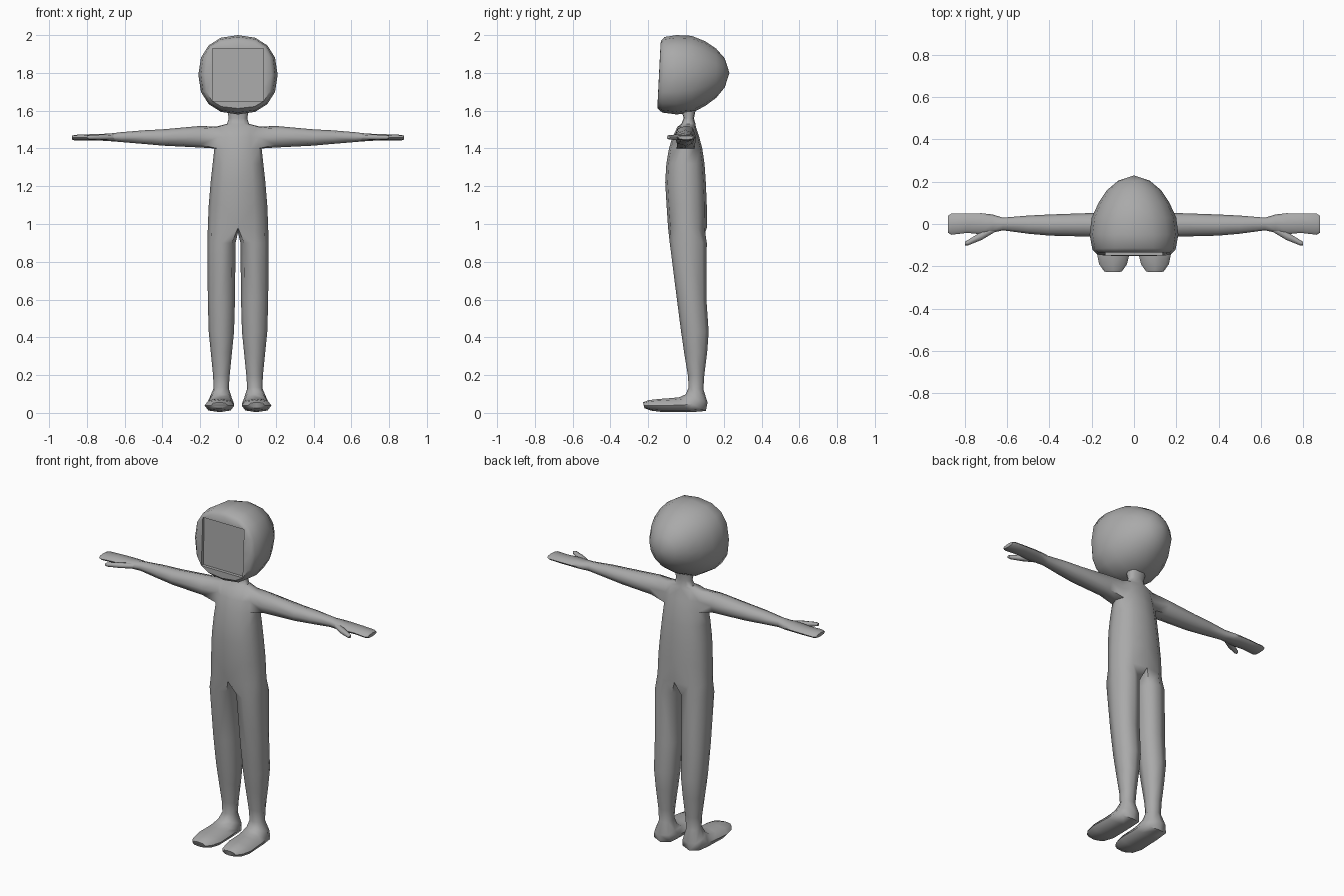
import bpy, bmesh, math
from mathutils import Matrix

if "Cube" in bpy.data.objects:
    bpy.data.objects.remove(bpy.data.objects["Cube"])

grey = bpy.data.materials.new("plain grey")
grey.diffuse_color = (0.4, 0.4, 0.4, 1)
grey.use_nodes = True
grey.node_tree.nodes["Principled BSDF"].inputs["Base Color"].default_value = grey.diffuse_color


def power(v, n):
    return math.copysign(abs(v) ** (2 / n), v)


def bridge(bm, a, b, closed=True, skip=()):
    """Quads between two rings of equal length."""
    n = len(a)
    for i in range(n if closed else n - 1):
        if i not in skip:
            j = (i + 1) % n
            bm.faces.new((a[i], a[j], b[j], b[i]))


def finish(bm, name, angle):
    bmesh.ops.recalc_face_normals(bm, faces=bm.faces)
    mesh = bpy.data.meshes.new(name)
    bm.to_mesh(mesh)
    bm.free()
    mesh.materials.append(grey)
    obj = bpy.data.objects.new(name, mesh)
    bpy.context.collection.objects.link(obj)
    bpy.ops.object.select_all(action='DESELECT')
    bpy.context.view_layer.objects.active = obj
    obj.select_set(True)
    bpy.ops.object.shade_smooth_by_angle(angle=math.radians(angle))


# ---- body: right half, mirrored ----
bm = bmesh.new()

# torso and neck: z, half width, front y, back y
torso = [(0.98, 0.160, -0.095, 0.110), (1.10, 0.155, -0.103, 0.110),
         (1.22, 0.145, -0.110, 0.105), (1.32, 0.134, -0.104, 0.098),
         (1.40, 0.125, -0.090, 0.086), (1.46, 0.122, -0.072, 0.070),
         (1.515, 0.118, -0.045, 0.052), (1.53, 0.058, -0.025, 0.050),
         (1.56, 0.049, -0.012, 0.042), (1.62, 0.060, -0.030, 0.055)]
SHOULDER = 4
rings = []
for z, rx, f, b in torso:
    ring = []
    for i in range(7):
        a = math.radians(-90 + 30 * i)
        x = 0 if i in (0, 6) else rx * power(math.cos(a), 2.3)
        ring.append(bm.verts.new((x, (f + b) / 2 + (b - f) / 2 * power(math.sin(a), 2.3), z)))
    rings.append(ring)
for k in range(len(rings) - 1):
    hole = (2, 3) if k in (SHOULDER, SHOULDER + 1) else ()
    bridge(bm, rings[k], rings[k + 1], False, hole)

# leg and foot: front (y, z), back (y, z), centre x, half width
leg = [(-0.086, 0.90, 0.110, 0.90, 0.087, 0.074),
       (-0.048, 0.60, 0.108, 0.60, 0.088, 0.072),
       (-0.026, 0.43, 0.120, 0.43, 0.088, 0.067),
       (-0.010, 0.32, 0.112, 0.32, 0.088, 0.056),
       (0.010, 0.20, 0.097, 0.20, 0.088, 0.044),
       (0.014, 0.135, 0.092, 0.125, 0.089, 0.040),
       (-0.002, 0.098, 0.114, 0.055, 0.092, 0.060),
       (-0.035, 0.083, 0.105, 0.010, 0.094, 0.074),
       (-0.070, 0.079, 0.030, 0.004, 0.096, 0.074),
       (-0.140, 0.074, -0.120, 0.004, 0.098, 0.079),
       (-0.195, 0.068, -0.185, 0.012, 0.099, 0.066),
       (-0.228, 0.056, -0.220, 0.025, 0.099, 0.042)]
prev = rings[0] + [bm.verts.new((0, 0.01, 0.955))]
for step, (yf, zf, yb, zb, cx, rx) in enumerate(leg):
    ring = []
    for i in range(8):
        a = math.radians(-135 + 45 * i)
        t = 0.5 + 0.5 * power(math.sin(a), 2.4)
        ring.append(bm.verts.new((cx + rx * power(math.cos(a), 2.4),
                                  yf + (yb - yf) * t, zf + (zb - zf) * t)))
    bridge(bm, prev, ring)
    prev = ring
bm.faces.new(prev)


def limb(prev, sections):
    """Rings along x: x, centre y, centre z, half y, half z."""
    for x, cy, cz, ry, rz in sections:
        ring = []
        for i in range(8):
            a = math.radians(225 + 45 * i)
            ring.append(bm.verts.new((x, cy + ry * power(math.cos(a), 2.4),
                                      cz + rz * power(math.sin(a), 2.4))))
        if prev:
            bridge(bm, prev, ring)
        else:
            bm.faces.new(ring)
        prev = ring
    bm.faces.new(prev)


# arm and hand grow out of the shoulder opening
lo, mid, hi = rings[SHOULDER:SHOULDER + 3]
opening = [lo[2], lo[3], lo[4], mid[4], hi[4], hi[3], hi[2], mid[2]]
limb(opening, [(0.20, -0.004, 1.462, 0.056, 0.057), (0.40, -0.005, 1.458, 0.050, 0.043),
               (0.50, -0.003, 1.460, 0.043, 0.036), (0.62, 0.000, 1.460, 0.030, 0.026),
               (0.67, 0.002, 1.459, 0.043, 0.021), (0.72, 0.001, 1.459, 0.050, 0.018),
               (0.79, 0.004, 1.458, 0.046, 0.017), (0.865, -0.001, 1.457, 0.050, 0.015),
               (0.88, -0.001, 1.457, 0.040, 0.010)])
# thumb
limb(None, [(0.655, -0.014, 1.459, 0.022, 0.015), (0.72, -0.055, 1.459, 0.020, 0.014),
            (0.785, -0.088, 1.459, 0.013, 0.012), (0.80, -0.093, 1.459, 0.008, 0.008)])

bmesh.ops.mirror(bm, geom=bm.verts[:] + bm.edges[:] + bm.faces[:],
                 matrix=Matrix.Identity(4), merge_dist=0.0005, axis='X')
finish(bm, "body", 55)

# ---- head: rings from the face rim to the back of the skull ----
bm = bmesh.new()
CZ = 1.79
SIDES = 16
angles = [2 * math.pi * i / SIDES for i in range(SIDES)]


def square_ring(y, tilt):
    """Rectangular outline of the face panel."""
    ring = []
    for a in angles:
        c, s = math.cos(a), math.sin(a)
        m = max(abs(c), abs(s))
        z = CZ + 0.14 * s / m
        ring.append(bm.verts.new((0.135 * c / m, y + tilt * (z - CZ), z)))
    return ring


# recessed flat face panel
panel = square_ring(-0.127, 0.03)
bm.faces.new(panel)
prev = square_ring(-0.143, 0.05)
bridge(bm, panel, prev)

# y, centre z, half width, half height, squareness, tilt
for y, cz, rx, rz, n, tilt in [(-0.142, 1.79, 0.176, 0.178, 2.8, 0.05),
                               (-0.120, 1.79, 0.197, 0.200, 2.5, 0.03),
                               (-0.050, 1.79, 0.210, 0.210, 2.3, 0),
                               (0.030, 1.792, 0.200, 0.204, 2.2, 0),
                               (0.100, 1.796, 0.168, 0.172, 2.1, 0),
                               (0.160, 1.798, 0.128, 0.130, 2, 0),
                               (0.205, 1.80, 0.075, 0.077, 2, 0)]:
    ring = []
    for a in angles:
        z = cz + rz * power(math.sin(a), n)
        ring.append(bm.verts.new((rx * power(math.cos(a), n), y + tilt * (z - cz), z)))
    bridge(bm, prev, ring)
    prev = ring
tip = bm.verts.new((0, 0.23, 1.80))
for i in range(SIDES):
    bm.faces.new((prev[i], prev[(i + 1) % SIDES], tip))
finish(bm, "head", 50)
